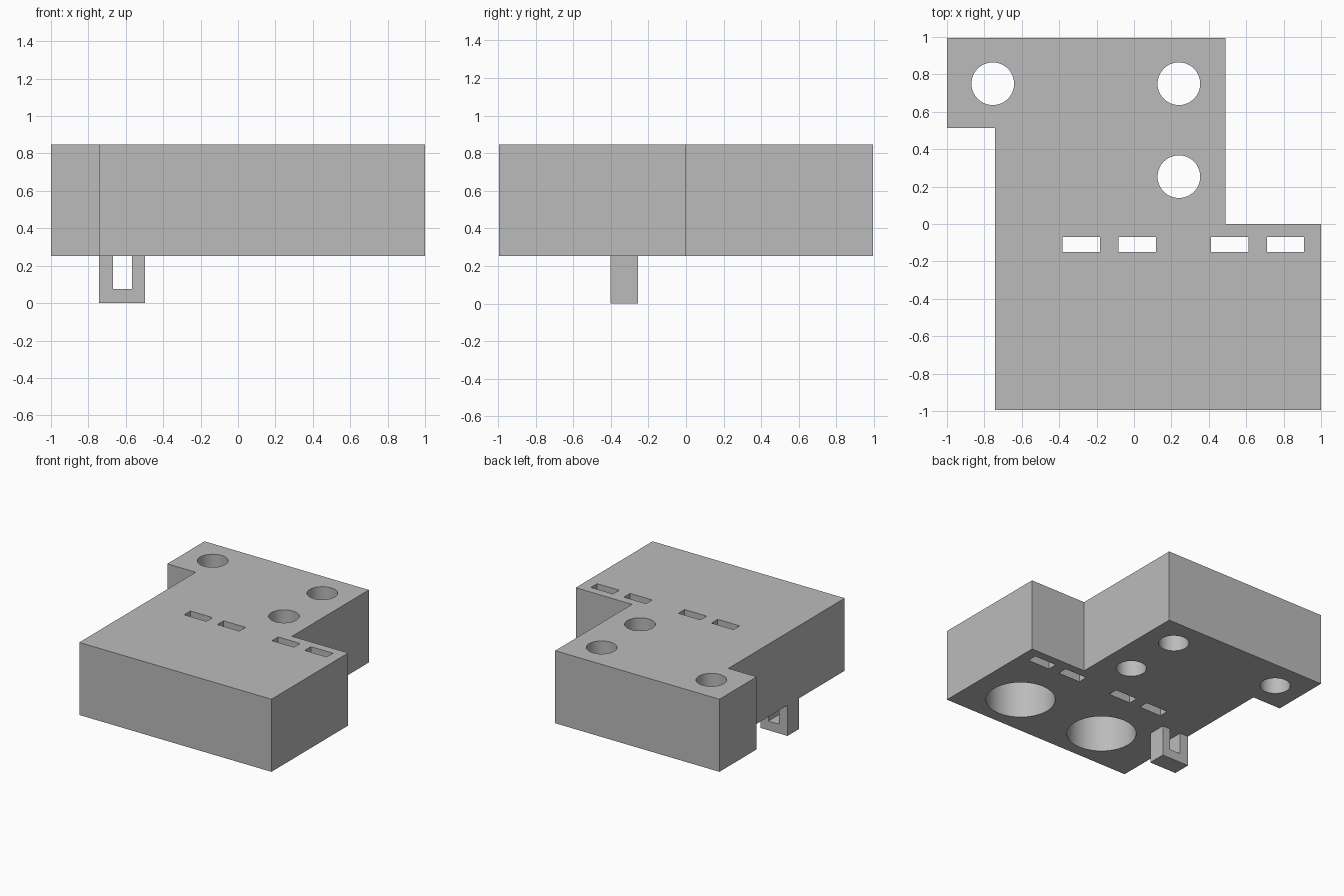
import bpy
import bmesh
import math
from mathutils import Matrix

cube = bpy.data.objects.get("Cube")
if cube:
    bpy.data.objects.remove(cube, do_unlink=True)

BOTTOM, TOP = 0.252, 0.847

# Single grey plastic
grey = bpy.data.materials.new("grey_plastic")
grey.use_nodes = True
COLOUR = (0.5, 0.5, 0.5, 1)
grey.diffuse_color = COLOUR
grey.node_tree.nodes["Principled BSDF"].inputs["Base Color"].default_value = COLOUR


def prism(name, outline, axis, start, end):
    """Extrude a closed outline along z, or an (x, z) outline along y."""
    bm = bmesh.new()
    place = (lambda a, b: (a, b, start)) if axis == "z" else (lambda a, b: (a, start, b))
    face = bm.faces.new([bm.verts.new(place(a, b)) for a, b in outline])
    moved = bmesh.ops.extrude_face_region(bm, geom=[face])["geom"]
    step = (0, 0, end - start) if axis == "z" else (0, end - start, 0)
    bmesh.ops.translate(bm, vec=step, verts=[v for v in moved if isinstance(v, bmesh.types.BMVert)])
    bmesh.ops.recalc_face_normals(bm, faces=bm.faces)
    return finish(name, bm)


def finish(name, bm):
    mesh = bpy.data.meshes.new(name)
    bm.to_mesh(mesh)
    bm.free()
    mesh.materials.append(grey)
    obj = bpy.data.objects.new(name, mesh)
    bpy.context.collection.objects.link(obj)
    return obj


def add_hole(bm, x, y, radius, low, high):
    bmesh.ops.create_cone(bm, cap_ends=True, segments=64, radius1=radius, radius2=radius,
                          depth=high - low, matrix=Matrix.Translation((x, y, (low + high) / 2)))


def add_slot(bm, x, y, width, length):
    size = Matrix.Diagonal((width, length, 2, 1))
    bmesh.ops.create_cube(bm, size=1, matrix=Matrix.Translation((x, y, 0.55)) @ size)


# Stepped block
block = prism("block", [(-1, 0.995), (0.49, 0.995), (0.49, 0), (1, 0), (1, -0.995),
                        (-0.743, -0.995), (-0.743, 0.512), (-1, 0.512)], "z", BOTTOM, TOP)

# Screw holes, pin slots and deep round pockets in the underside
bm = bmesh.new()
for x, y in ((-0.755, 0.75), (0.24, 0.75), (0.24, 0.253)):
    add_hole(bm, x, y, 0.114, 0, 1)
for x in (-0.283, 0.017, 0.512, 0.81):
    add_slot(bm, x, -0.109, 0.2, 0.08)
for x in (-0.218, 0.575):
    add_hole(bm, x, -0.64, 0.26, 0, BOTTOM + 0.5)
cutter = finish("hole_cutter", bm)
cutter.hide_render = True

cut = block.modifiers.new("holes", "BOOLEAN")
cut.operation = "DIFFERENCE"
cut.solver = "EXACT"
cut.object = cutter
bpy.context.view_layer.objects.active = block
block.select_set(True)
bpy.ops.object.modifier_apply(modifier=cut.name)
bpy.data.objects.remove(cutter, do_unlink=True)

# Round walls smooth, edges sharp
bpy.ops.object.shade_smooth_by_angle(angle=math.radians(30))

# U-shaped cable loop under the right edge
prism("cable_loop", [(-0.743, 0), (-0.497, 0), (-0.497, BOTTOM), (-0.568, BOTTOM), (-0.568, 0.075),
                     (-0.667, 0.075), (-0.667, BOTTOM), (-0.743, BOTTOM)], "y", -0.402, -0.255)
